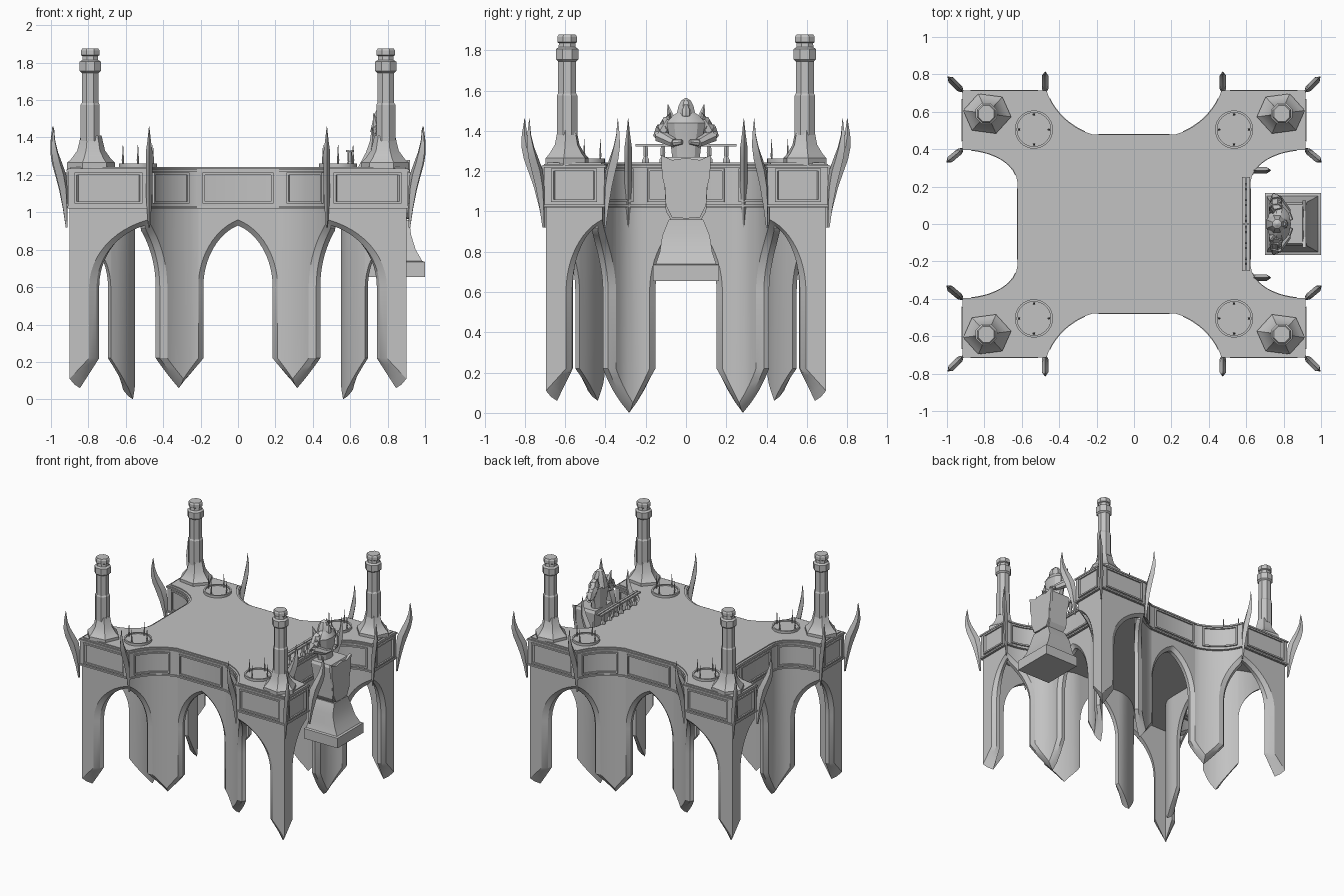
import bpy, bmesh, math
from mathutils import Vector

if "Cube" in bpy.data.objects:
    bpy.data.objects.remove(bpy.data.objects["Cube"])

stone = bpy.data.materials.new("grey_stone")
stone.use_nodes = True
GREY = (0.54, 0.54, 0.54, 1)
stone.diffuse_color = GREY
stone.node_tree.nodes["Principled BSDF"].inputs["Base Color"].default_value = GREY


def finish(bm, name, mirror=""):
    bmesh.ops.remove_doubles(bm, verts=bm.verts, dist=0.0005)
    bmesh.ops.recalc_face_normals(bm, faces=bm.faces)
    me = bpy.data.meshes.new(name)
    bm.to_mesh(me)
    bm.free()
    ob = bpy.data.objects.new(name, me)
    bpy.context.collection.objects.link(ob)
    me.materials.append(stone)
    bpy.ops.object.select_all(action='DESELECT')
    ob.select_set(True)
    bpy.context.view_layer.objects.active = ob
    bpy.ops.object.shade_smooth_by_angle(angle=math.radians(28))
    if mirror:
        m = ob.modifiers.new("Mirror", 'MIRROR')
        m.use_axis = ["X" in mirror, "Y" in mirror, False]


def face(bm, pts):
    clean = [p for i, p in enumerate(pts) if (Vector(p) - Vector(pts[i - 1])).length > 1e-5]
    if len(clean) > 2:
        bm.faces.new([bm.verts.new(p) for p in clean])


def loft(bm, rings):
    """Skin a list of equal-length rings and cap both ends."""
    vs = [[bm.verts.new(p) for p in r] for r in rings]
    n = len(vs[0])
    for a, b in zip(vs, vs[1:]):
        for i in range(n):
            bm.faces.new((a[i], a[(i + 1) % n], b[(i + 1) % n], b[i]))
    bm.faces.new(vs[0])
    bm.faces.new(vs[-1])


def lathe(bm, x, y, prof, n, turn=0.0, sx=1.0, sy=1.0):
    loft(bm, [[(x + sx * r * math.cos(turn + math.tau * i / n),
                y + sy * r * math.sin(turn + math.tau * i / n), z) for i in range(n)]
              for r, z in prof])


def box(bm, x0, x1, y0, y1, z0, z1):
    loft(bm, [[(x0, y0, z), (x1, y0, z), (x1, y1, z), (x0, y1, z)] for z in (z0, z1)])


def limb(bm, a, b, ra, rb, n=7):
    a, b = Vector(a), Vector(b)
    q = (b - a).to_track_quat('Z', 'Y')
    loft(bm, [[p + q @ Vector((r * math.cos(math.tau * i / n), r * math.sin(math.tau * i / n), 0))
               for i in range(n)] for p, r in ((a, ra), (b, rb))])


# Quarter outline: back centre, curve, corner block, curve, side centre
N = 10
plan = [(0, .475)]
for i in range(N + 1):
    a, u = math.pi / 2 * i / N, i / N
    plan.append((.22 + .25 * (.6 * math.sin(a) + .4 * u), .71 - .235 * (.6 * math.cos(a) + .4 * (1 - u))))
plan.append((.915, .71))
for i in range(N + 1):
    a = math.pi / 2 * i / N
    plan.append((.915 - .295 * math.sin(a), .22 + .18 * math.cos(a)))
plan.append((.62, 0))
plan = [Vector(p) for p in plan]
dirs = [(b - a).normalized() for a, b in zip(plan, plan[1:])]
side = [Vector((d.y, -d.x)) for d in dirs]
normals = []
for i in range(len(plan)):
    n1, n2 = side[max(i - 1, 0)], side[min(i, len(side) - 1)]
    normals.append((n1 + n2) / (1 + n1.dot(n2)))
run = [0.0]
for a, b in zip(plan, plan[1:]):
    run.append(run[-1] + (b - a).length)


def at(s, depth, z):
    """Point at distance s along the outline, pushed inward by depth."""
    i = 0
    while i < len(dirs) - 1 and s > run[i + 1]:
        i += 1
    t = (s - run[i]) / (run[i + 1] - run[i])
    p = plan[i].lerp(plan[i + 1], t) + normals[i].lerp(normals[i + 1], t) * depth
    return (p.x, p.y, z)


HORN, CORNER, SIDE_HORN, END = run[N + 1], run[N + 2], run[N + 3], run[-1]
PIER_A = run[1] + .07
PIER_B = run[2 * N + 3] - .04

# Arcade walls: each half bay runs from a pier centre to an arch apex
bm = bmesh.new()


def bay(pier, apex, tip, jamb):
    L, sg = abs(apex - pier), (1 if apex > pier else -1)
    layers = []
    for depth, grow, drop in ((.015, .03, .05), (.04, 0, .02), (.07, 0, 0)):
        j = jamb - grow
        foot = [(j * k / 4, tip + drop + (.22 - tip - drop) * k / 4) for k in range(5)]
        arch = []
        for k in range(13):
            a = math.radians(72) * k / 12
            arch.append((j + (L - j) * (1 - math.cos(a)) / (1 - math.cos(math.radians(72))),
                         .6 + (.33 + grow) * math.sin(a) / math.sin(math.radians(72))))
        layers.append([(pier + sg * t, depth, z) for t, z in foot + arch])
    top = 1.04
    for row in (layers[0], layers[2]):
        for (s, d, z), (s2, d2, z2) in zip(row, row[1:]):
            if abs(s - s2) > 1e-5:
                face(bm, [at(s, d, z), at(s2, d, z2), at(s2, d, top), at(s, d, top)])
    for r, q in zip(layers, layers[1:]):
        for k in range(len(r) - 1):
            face(bm, [at(*r[k]), at(*r[k + 1]), at(*q[k + 1]), at(*q[k])])


for args in ((PIER_A, 0, .06, .11), (PIER_A, HORN, .06, .13), (CORNER, HORN, .06, .14),
             (CORNER, SIDE_HORN, .06, .14), (PIER_B, SIDE_HORN, 0, .13), (PIER_B, END, 0, .11)):
    bay(*args)
finish(bm, "arcade_walls", "XY")


# Deck body and its slightly raised floor
def deck(name, depth, z0, z1):
    q = [at(s, depth, 0)[:2] for s in run]
    loop = (q + [(x, -y) for x, y in reversed(q[:-1])])
    loop += [(-x, y) for x, y in reversed(loop[1:-1])]
    b = bmesh.new()
    loft(b, [[(x, y, z) for x, y in loop] for z in (z0, z1)])
    finish(b, name)


deck("deck_body", 0.005, 1.02, 1.235)
deck("deck_floor", .02, 1.2, 1.243)

# Trim and framed panels that follow the outline
bm = bmesh.new()


def bent(s0, s1, z0, z1, d0, d1):
    loft(bm, [[at(s0 + (s1 - s0) * k / 10, d, z) for d, z in ((d0, z0), (d1, z0), (d1, z1), (d0, z1))]
              for k in range(11)])


knots = [0, run[1], HORN, CORNER, SIDE_HORN, run[2 * N + 3], END]
for a, b in zip(knots, knots[1:]):
    bent(a, b, 1.022, 1.034, -.003, .012)
    bent(a, b, 1.218, 1.23, -.003, .012)
    s0, s1 = (0 if a == 0 else a + .045), (END if b == END else b - .045)
    if a == 0:
        s1 = b - .03
    if b == END:
        s0 = a + .03
    for z in (1.046, 1.2):
        bent(s0, s1, z, z + .012, -.006, .012)
    if a:
        bent(s0, s0 + .012, 1.046, 1.212, -.006, .012)
    if b != END:
        bent(s1 - .012, s1, 1.046, 1.212, -.006, .012)
finish(bm, "panel_frames", "XY")


# Curved blade horns around the rim
def horn(bm, x, y, ang):
    prof = [(-.01, .004, .92), (-.01, .024, 1.02), (-.01, .05, 1.12), (.0, .078, 1.2), (.03, .1, 1.26),
            (.062, .112, 1.32), (.083, .11, 1.38), (.094, .097, 1.46)]
    c, s = math.cos(ang), math.sin(ang)
    rings = []
    for r0, r1, z in prof:
        w, m = .018 * min(1, (r1 - r0) / .05), (r0 + r1) / 2
        rings.append([(x + c * r - s * t, y + s * r + c * t, z)
                      for r, t in ((r0, 0), (m, w), (r1, 0), (m, -w))])
    loft(bm, rings)


bm = bmesh.new()
for x, y, deg in ((.475, .705, 90), (.918, .71, 45), (.918, .40, -40)):
    horn(bm, x, y, math.radians(deg))
finish(bm, "rim_horns", "XY")
bm = bmesh.new()
horn(bm, .622, .287, 0)
finish(bm, "balcony_horns", "Y")

# Corner chimneys on faceted bases
bm = bmesh.new()
lathe(bm, .785, .59, [(.13, 1.23), (.13, 1.265), (.108, 1.285), (.075, 1.33), (.056, 1.41)], 6, .15, 1, .88)
lathe(bm, .79, .59, [(.055, 1.38), (.055, 1.575), (.049, 1.585), (.049, 1.745), (.061, 1.755), (.061, 1.805),
                     (.046, 1.815), (.044, 1.835), (.053, 1.84), (.053, 1.865), (.046, 1.877)], 8, math.pi / 8)
finish(bm, "chimneys", "XY")

# Round platforms with thin spikes
bm = bmesh.new()
lathe(bm, .535, .505, [(.102, 1.23), (.102, 1.262), (.09, 1.262), (.09, 1.253)], 32)
for k in range(4):
    a = math.pi / 2 * k
    lathe(bm, .535 + .08 * math.cos(a), .505 + .08 * math.sin(a),
          [(.005, 1.24), (.005, 1.27), (.007, 1.28), (.005, 1.29), (.001, 1.36)], 6)
finish(bm, "spiked_discs", "XY")

# Balcony railing
bm = bmesh.new()
for x in (.577, .602):
    box(bm, x, x + .018, .004, .25, 1.322, 1.334)
for y in (.03, .115, .2):
    lathe(bm, .598, y, [(.02, 1.24), (.02, 1.255), (.011, 1.27), (.014, 1.29), (.011, 1.325)], 6)
finish(bm, "balcony_railing", "Y")

# Hanging pedestal and pulpit
bm = bmesh.new()


def square(bm, sections):
    loft(bm, [[(x0, -w, z), (x1, -w, z), (x1, w, z), (x0, w, z)] for x0, x1, w, z in sections])


square(bm, [(.70, 1.0, .165, .655), (.70, 1.0, .165, .735), (.71, .985, .15, .74), (.72, .95, .13, .8),
            (.73, .925, .118, .88), (.75, .915, .085, .96)])
square(bm, [(.77, .90, .07, .95), (.75, .91, .10, 1.0), (.75, .91, .105, 1.1), (.73, .91, .115, 1.25),
            (.73, .90, .105, 1.27)])
finish(bm, "pulpit_pedestal")
bm = bmesh.new()
shield = [(0, .965), (.07, .97), (.1, 1.03), (.105, 1.12), (.118, 1.17), (.125, 1.28), (.07, 1.255), (0, 1.265)]
outline = shield + [(-y, z) for y, z in reversed(shield[1:-1])]
loft(bm, [[(x, y, z) for y, z in outline] for x in (.90, .92)])
finish(bm, "pulpit_shield")

# Hooded statue
bm = bmesh.new()
lathe(bm, .775, 0, [(.07, 1.2), (.075, 1.3), (.09, 1.38), (.1, 1.44), (.07, 1.475), (.03, 1.5)], 10, 0, .65, 1)
finish(bm, "statue_robe")
bm = bmesh.new()
lathe(bm, .765, 0, [(.07, 1.43), (.056, 1.48), (.046, 1.52), (.028, 1.55), (.004, 1.563)], 8, math.pi / 8, .9, .9)
lathe(bm, .80, 0, [(.012, 1.45), (.026, 1.475), (.024, 1.505), (.01, 1.53)], 8)
finish(bm, "statue_hood")
bm = bmesh.new()
limb(bm, (.76, .08, 1.45), (.76, .135, 1.37), .036, .03)
limb(bm, (.76, .13, 1.375), (.82, .06, 1.34), .034, .024)
limb(bm, (.82, .06, 1.34), (.84, .02, 1.345), .018, .012)
finish(bm, "statue_arms", "Y")
bm = bmesh.new()
for k in range(3):
    limb(bm, (.76, .07 + .025 * k, 1.455 - .025 * k), (.745, .115 + .02 * k, 1.44 - .035 * k), .04, .012, 5)
limb(bm, (.74, .075, 1.46), (.725, .09, 1.53), .022, .002, 5)
finish(bm, "statue_pauldrons", "Y")
